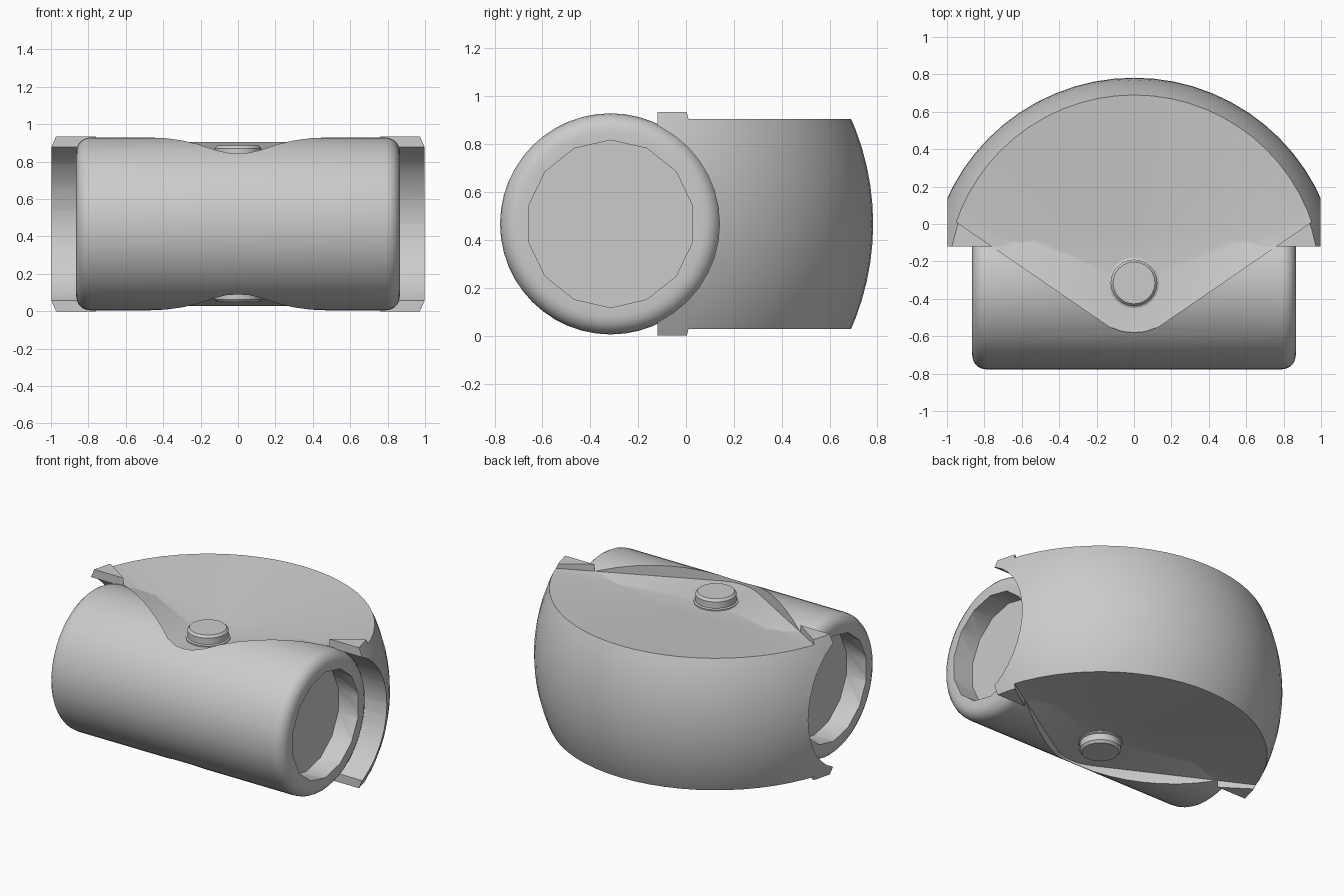
import bpy, bmesh, math
from mathutils import Matrix, Vector

cube = bpy.data.objects.get("Cube")
if cube:
    bpy.data.objects.remove(cube)

CY, CZ = -0.315, 0.467          # shared centre of the ball body and the barrel
CENTRE = Vector((0, CY, CZ))

grey = bpy.data.materials.new("plain_grey")
grey.use_nodes = True
colour = (0.6, 0.6, 0.6, 1)
grey.diffuse_color = colour
grey.node_tree.nodes["Principled BSDF"].inputs["Base Color"].default_value = colour


def finish(name, bm):
    bmesh.ops.remove_doubles(bm, verts=bm.verts, dist=1e-5)
    bmesh.ops.recalc_face_normals(bm, faces=bm.faces)
    mesh = bpy.data.meshes.new(name)
    bm.to_mesh(mesh)
    bm.free()
    mesh.materials.append(grey)
    obj = bpy.data.objects.new(name, mesh)
    bpy.context.collection.objects.link(obj)
    return obj


def lathe(name, profile, steps, along_x=False):
    """Spin (radius, height) points about the shared centre."""
    bm = bmesh.new()
    verts = [bm.verts.new((r, 0, h)) for r, h in profile]
    edges = [bm.edges.new(pair) for pair in zip(verts, verts[1:])]
    bmesh.ops.spin(bm, geom=verts + edges, cent=(0, 0, 0), axis=(0, 0, 1),
                   angle=math.tau, steps=steps, use_duplicate=False)
    turn = Matrix.Rotation(math.pi / 2, 4, 'Y') if along_x else Matrix()
    bm.transform(Matrix.Translation(CENTRE) @ turn)
    return finish(name, bm)


def box(name, lo, hi):
    bm = bmesh.new()
    bmesh.ops.create_cube(bm, size=1)
    for v in bm.verts:
        v.co = [a if c < 0 else b for c, a, b in zip(v.co, lo, hi)]
    return finish(name, bm)


def dish_cutter(name, side):
    """Shallow cone under a rounded wedge, used to sink the top or bottom."""
    ring = [(-0.13, -0.55), (-0.06, -0.575), (0, -0.58), (0.06, -0.575), (0.13, -0.55)]
    start = math.atan2(0.335, 0.955)
    count = 28
    for i in range(count + 1):
        a = start + (math.pi - 2 * start) * i / count
        ring.append((1.03 * math.cos(a), CY + 1.03 * math.sin(a)))
    bm = bmesh.new()

    def point(x, y, z):
        return bm.verts.new((x, y, CZ + side * z))
    low = [point(x, y, 0.333 + 0.105 * math.hypot(x, y - CY)) for x, y in ring]
    high = [point(x, y, 0.7) for x, y in ring]
    hub = point(0, CY, 0.333)
    for i in range(len(ring)):
        j = (i + 1) % len(ring)
        bm.faces.new((hub, low[i], low[j]))
        bm.faces.new((low[i], low[j], high[j], high[i]))
    bm.faces.new(high)
    return finish(name, bm)


def cut(obj, cutters):
    for c in cutters:
        mod = obj.modifiers.new("cut", 'BOOLEAN')
        mod.operation, mod.solver, mod.object = 'DIFFERENCE', 'EXACT', c
    bpy.context.view_layer.objects.active = obj
    for mod in list(obj.modifiers):
        bpy.ops.object.modifier_apply(modifier=mod.name)


def smooth(obj, angle=30):
    bpy.ops.object.select_all(action='DESELECT')
    obj.select_set(True)
    bpy.context.view_layer.objects.active = obj
    bpy.ops.object.shade_smooth_by_angle(angle=math.radians(angle))


# Cutters
dishes = [dish_cutter("top_dish_cutter", 1), dish_cutter("bottom_dish_cutter", -1)]
front = box("front_cutter", (-2, -3, -1), (2, -0.12, 2))
bore = lathe("bore_cutter", [(0, -1.5), (0.455, -1.5), (0.455, 1.5), (0, 1.5)], 40, True)
recesses = [lathe("recess_cutter", [(0, s * 0.72), (0.35, s * 0.72), (0.35, s * 1.2), (0, s * 1.2)], 14, True)
            for s in (-1, 1)]

# Ball-shaped housing, flat above and below, wrapped around the barrel
RADIUS, HALF = 1.097, 0.467
limit = math.asin(HALF / RADIUS)
arc = [(RADIUS * math.cos(t), RADIUS * math.sin(t))
       for t in (limit * (i / 6 - 1) for i in range(13))]
housing = lathe("housing", [(0, -HALF)] + arc + [(0, HALF)], 64)
cut(housing, [front, bore] + dishes)
smooth(housing)

# Barrel with rounded ends and a round recess in each
BEVEL = 0.075
corner = [(0.462 - BEVEL + BEVEL * math.cos(t), 0.865 - BEVEL + BEVEL * math.sin(t))
          for t in (math.pi / 2 * i / 5 for i in range(6))]
half = corner + [(0, 0.865)]
barrel = lathe("barrel", [(r, -h) for r, h in reversed(half)] + half, 48, True)
cut(barrel, recesses + dishes)
smooth(barrel)

# Pivot pins in the middle of each dish
for name, s in (("top_pin", 1), ("bottom_pin", -1)):
    pin = lathe(name, [(0, s * 0.3), (0.135, s * 0.3), (0.135, s * 0.355), (0.125, s * 0.36),
                       (0.125, s * 0.403), (0.112, s * 0.418), (0, s * 0.418)], 24)
    smooth(pin)

for helper in dishes + recesses + [front, bore]:
    bpy.data.objects.remove(helper)
